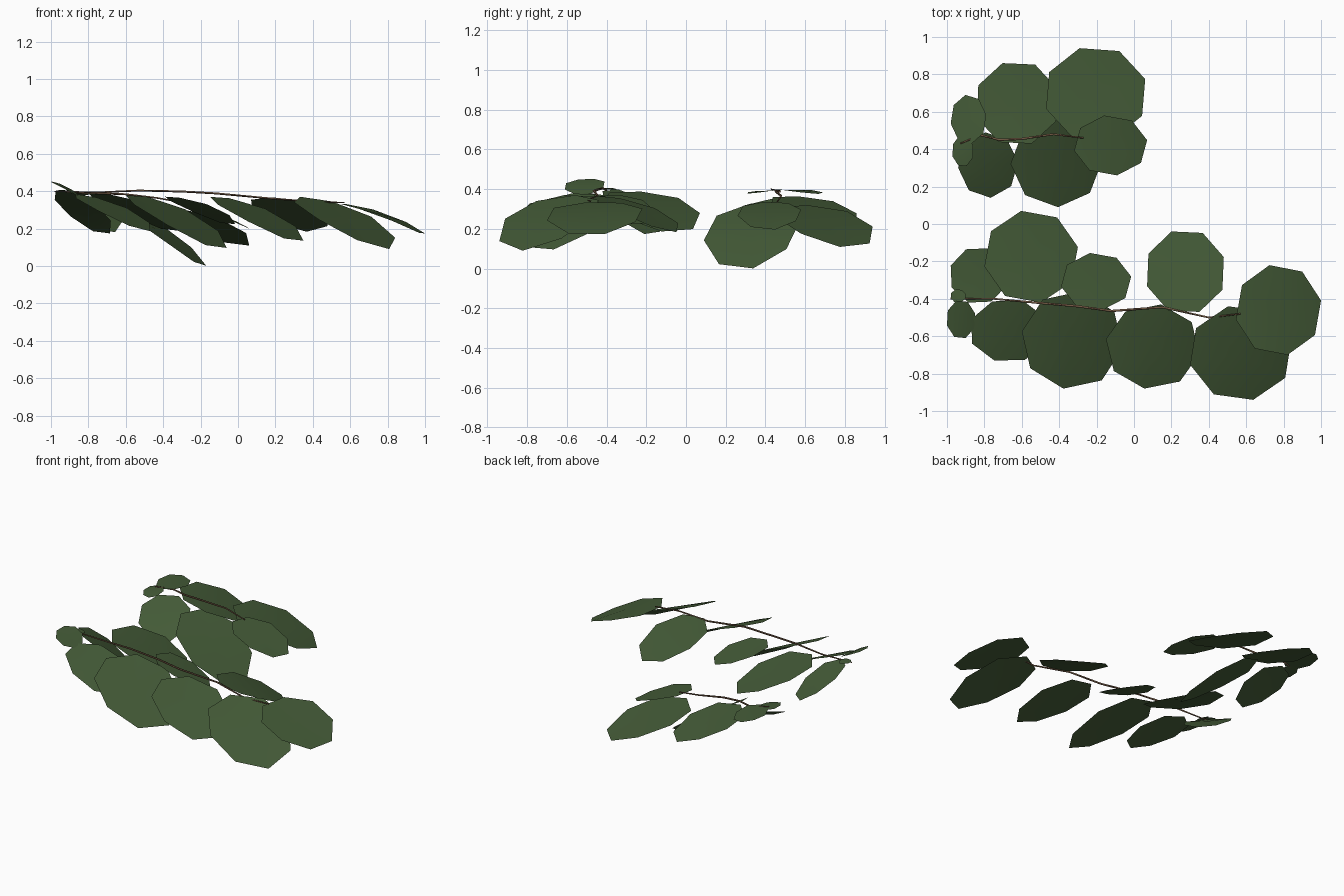
import bpy, math
from mathutils import Vector

if "Cube" in bpy.data.objects:
    bpy.data.objects.remove(bpy.data.objects["Cube"])

def mat(name, rgb):
    m = bpy.data.materials.new(name)
    m.diffuse_color = (*rgb, 1)
    m.use_nodes = True
    m.node_tree.nodes["Principled BSDF"].inputs["Base Color"].default_value = m.diffuse_color
    return m

GREEN = mat("leaf green", (0.058, 0.105, 0.039))
BROWN = mat("twig brown", (0.18, 0.105, 0.06))

SIDES = 8
BEND = 0.11

def leaf(name, x0, x1, y0, y1, z, gx, gy, turn=18):
    """Tilted eight-sided leaf filling a plan rectangle, arched along its slope."""
    cx, cy, rx, ry = (x0 + x1) / 2, (y0 + y1) / 2, (x1 - x0) / 2, (y1 - y0) / 2
    r = min(rx, ry)
    down = Vector((gx, gy)).normalized()
    ring = [(math.cos(a), math.sin(a)) for a in
            (math.radians(turn) + math.tau * i / SIDES for i in range(SIDES))]
    mx = max(abs(p[0]) for p in ring)
    my = max(abs(p[1]) for p in ring)
    verts = [(cx, cy, z + BEND * r)]
    for px, py in ring:
        dx, dy = px / mx * rx, py / my * ry
        t = px * down.x + py * down.y
        verts.append((cx + dx, cy + dy, z + gx * dx + gy * dy + BEND * r * (1 - t * t)))
    faces = [(0, i + 1, (i + 1) % SIDES + 1) for i in range(SIDES)]
    me = bpy.data.meshes.new(name)
    me.from_pydata(verts, [], faces)
    me.materials.append(GREEN)
    for p in me.polygons:
        p.use_smooth = True
    ob = bpy.data.objects.new(name, me)
    bpy.context.collection.objects.link(ob)

def twig(name, pts, r):
    """Thin three-sided tapering tube along a path, flat side up."""
    verts, faces = [], []
    for i, p in enumerate(pts):
        s = r * (0.6 + 0.4 * math.sin(math.pi * i / (len(pts) - 1)))
        for k in range(3):
            a = math.tau * k / 3 - math.pi / 2
            verts.append(Vector(p) + Vector((0, s * math.cos(a), s * math.sin(a))))
    for i in range(len(pts) - 1):
        for k in range(3):
            a, b = i * 3 + k, i * 3 + (k + 1) % 3
            faces.append((a, b, b + 3, a + 3))
    me = bpy.data.meshes.new(name)
    me.from_pydata(verts, [], faces)
    me.materials.append(BROWN)
    for p in me.polygons:
        p.use_smooth = True
    ob = bpy.data.objects.new(name, me)
    bpy.context.collection.objects.link(ob)

# front branch leaves
leaf("front_leaf_small_end", -1.0, -0.85, -0.61, -0.41, 0.412, -0.5, 0.08)
leaf("front_leaf_bud", -0.98, -0.90, -0.42, -0.35, 0.40, -0.1, -0.1)
leaf("front_leaf_back_1", -0.98, -0.68, -0.42, -0.13, 0.285, -0.55, -0.5, 25)
leaf("front_leaf_back_2", -0.80, -0.30, -0.42, 0.07, 0.285, -0.36, -0.2, 12)
leaf("front_leaf_back_3", -0.39, -0.015, -0.46, -0.155, 0.295, -0.36, -0.22, 10)
leaf("front_leaf_back_4", 0.07, 0.48, -0.47, -0.04, 0.275, -0.21, -0.35, 20)
leaf("front_leaf_front_1", -0.87, -0.47, -0.73, -0.41, 0.285, -0.42, 0.25, 24)
leaf("front_leaf_front_2", -0.60, -0.06, -0.88, -0.36, 0.235, -0.48, 0.25, 35)
leaf("front_leaf_front_3", -0.15, 0.35, -0.88, -0.43, 0.25, -0.43, 0.24, 35)
leaf("front_leaf_front_4", 0.30, 0.84, -0.94, -0.44, 0.23, -0.42, 0.3, 14)
leaf("front_leaf_tip", 0.545, 1.0, -0.70, -0.22, 0.25, -0.36, 0.05, 12)

# back branch leaves
leaf("back_leaf_far_2", -0.47, 0.06, 0.45, 0.94, 0.212, -0.33, -0.22, 18)
leaf("back_leaf_far_1", -0.84, -0.41, 0.43, 0.86, 0.28, -0.3, -0.22, 20)
leaf("back_leaf_near_2", -0.66, -0.17, 0.09, 0.57, 0.162, -0.67, 0.16, 2)
leaf("back_leaf_near_1", -0.94, -0.62, 0.14, 0.49, 0.265, -0.3, 0.42, 5)
leaf("back_leaf_tip", -0.32, 0.07, 0.26, 0.58, 0.265, -0.36, 0.02, 10)
leaf("back_leaf_small_1", -0.98, -0.79, 0.43, 0.69, 0.385, -0.05, -0.06, 10)
leaf("back_leaf_small_2", -0.97, -0.86, 0.31, 0.47, 0.385, -0.05, 0.08, 20)

# twigs
twig("front_twig", [(-0.98, -0.40, 0.40), (-0.75, -0.40, 0.395), (-0.53, -0.42, 0.405),
                    (-0.30, -0.44, 0.40), (-0.12, -0.465, 0.39), (0.15, -0.445, 0.365),
                    (0.40, -0.50, 0.345), (0.57, -0.48, 0.34)], 0.007)
twig("back_twig", [(-0.93, 0.43, 0.40), (-0.82, 0.475, 0.39), (-0.72, 0.45, 0.39),
                   (-0.60, 0.455, 0.385), (-0.43, 0.48, 0.365), (-0.27, 0.46, 0.335)], 0.007)
